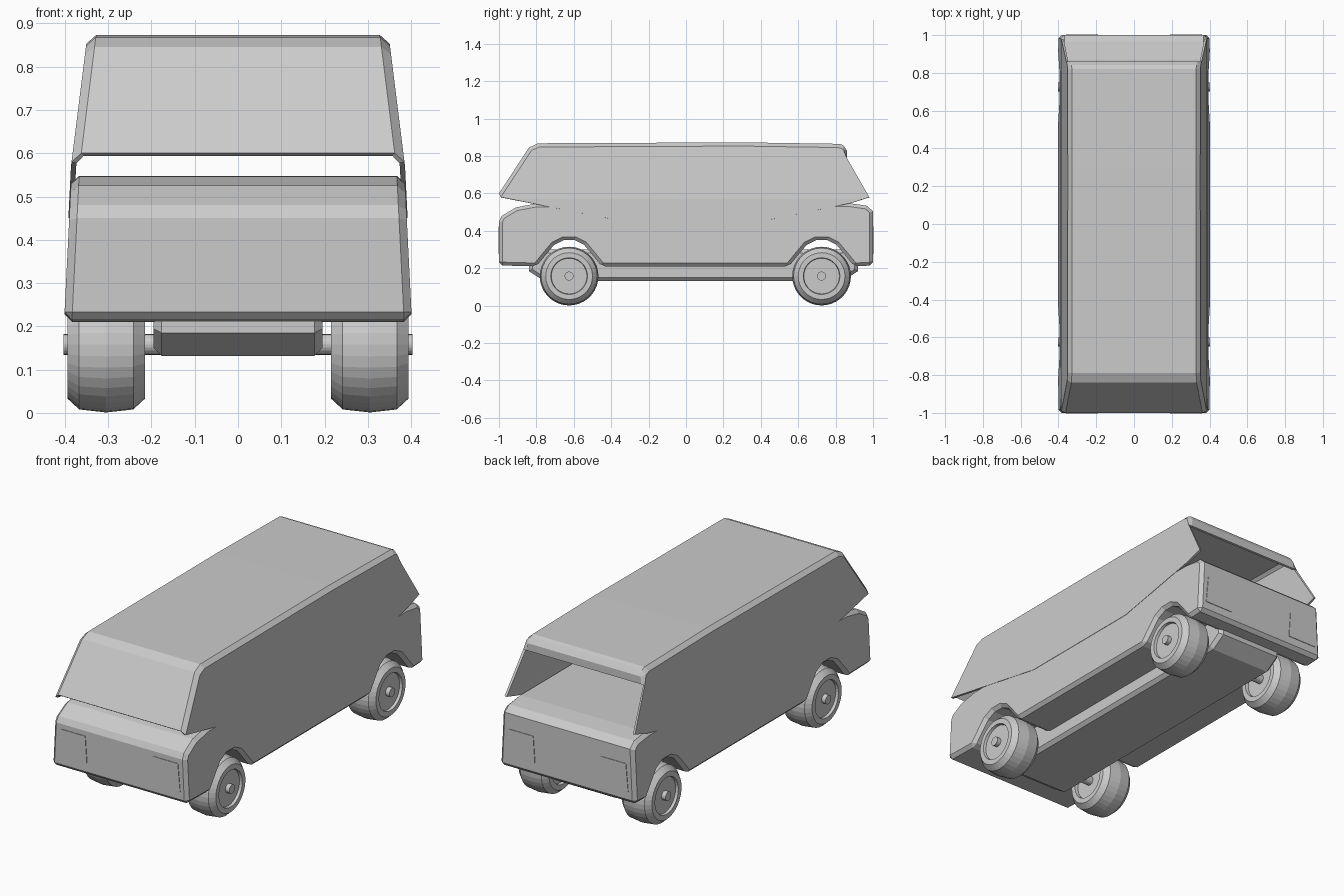
import bpy, bmesh, math
from mathutils import Vector

if "Cube" in bpy.data.objects:
    bpy.data.objects.remove(bpy.data.objects["Cube"])

grey = bpy.data.materials.new("light grey")
grey.diffuse_color = (0.6, 0.6, 0.6, 1)
grey.use_nodes = True
grey.node_tree.nodes["Principled BSDF"].inputs["Base Color"].default_value = grey.diffuse_color


def finish(name, bm):
    bmesh.ops.recalc_face_normals(bm, faces=bm.faces[:])
    me = bpy.data.meshes.new(name)
    bm.to_mesh(me)
    bm.free()
    ob = bpy.data.objects.new(name, me)
    bpy.context.collection.objects.link(ob)
    me.materials.append(grey)
    return ob


def extrude_profile(points, half=1.0):
    """Solid from a (y, z) outline, spanning x = -half..half."""
    bm = bmesh.new()
    face = bm.faces.new([bm.verts.new((-half, y, z)) for y, z in points])
    ext = bmesh.ops.extrude_face_region(bm, geom=[face])["geom"]
    bmesh.ops.translate(bm, vec=(2 * half, 0, 0),
                        verts=[v for v in ext if isinstance(v, bmesh.types.BMVert)])
    bmesh.ops.recalc_face_normals(bm, faces=bm.faces[:])
    return bm


def lathe(name, profile, y, z, side=1, steps=36):
    """Spin an (x, radius) profile about an x-axis line through (y, z)."""
    bm = bmesh.new()
    vs = [bm.verts.new((side * x, 0, r)) for x, r in profile]
    es = [bm.edges.new(p) for p in zip(vs, vs[1:])]
    bmesh.ops.spin(bm, geom=vs + es, axis=(1, 0, 0), cent=(0, 0, 0),
                   angle=math.tau, steps=steps)
    bmesh.ops.remove_doubles(bm, verts=bm.verts[:], dist=1e-4)
    bmesh.ops.translate(bm, vec=(0, y, z), verts=bm.verts[:])
    return finish(name, bm)


AXLES = {"front": -0.625, "rear": 0.725}
WHEEL_Z = 0.158


def lower_width(z):
    return 0.402 - (z - 0.21) * 0.05


def shell_width(z):
    return lower_width(z) + 0.002 if z < 0.571 else 0.386 - (z - 0.57) * 0.125


# Lower body: side outline with wheel arches
half_arch = [(0.175, 0.21), (0.13, 0.265), (0.08, 0.325), (0.03, 0.35)]


def arch(cy):
    return [(cy - d, z) for d, z in half_arch] + [(cy + d, z) for d, z in half_arch[::-1]]


outline = ([(-1, 0.215)] + arch(AXLES["front"]) + arch(AXLES["rear"]) +
           [(1, 0.215), (1, 0.505), (0.965, 0.535), (0.87, 0.548),
            (-0.80, 0.546), (-0.91, 0.525), (-0.985, 0.48), (-1, 0.45)])
bm = extrude_profile(outline)
for v in bm.verts:
    v.co.x *= lower_width(v.co.z)
body = finish("lower_body", bm)
bev = body.modifiers.new("edge chamfer", "BEVEL")
bev.width, bev.segments = 0.018, 1
bev.limit_method, bev.angle_limit = "ANGLE", math.radians(50)

# Upper shell: roof, sides and windscreen, open below and at the rear
shell_outline = [(-0.99, 0.58), (-0.82, 0.546), (-0.33, 0.45), (0.40, 0.45),
                 (0.88, 0.548), (0.98, 0.58), (0.86, 0.79), (0.86, 0.85),
                 (0.82, 0.865), (0.30, 0.873), (-0.79, 0.868), (-0.84, 0.845),
                 (-1, 0.60)]
bm = extrude_profile(shell_outline)
bmesh.ops.bisect_plane(bm, geom=bm.verts[:] + bm.edges[:] + bm.faces[:],
                       plane_co=(0, 0, 0.57), plane_no=(0, 0, 1))
bm.normal_update()
opening = [f for f in bm.faces if f.normal.z < -0.15
           or (f.normal.y > 0.5 and 0.3 < f.normal.z < 0.7)]
bmesh.ops.delete(bm, geom=opening, context="FACES")
for v in bm.verts:
    v.co.x *= shell_width(v.co.z)
bm.normal_update()
sharp = [e for e in bm.edges if len(e.link_faces) == 2 and e.calc_face_angle() > 1.0]
bmesh.ops.bevel(bm, geom=sharp, offset=0.02, segments=1, affect="EDGES")
shell = finish("upper_shell", bm)
sol = shell.modifiers.new("panel thickness", "SOLIDIFY")
sol.thickness, sol.offset = 0.012, -1

# Chassis
bm = extrude_profile([(-0.84, 0.30), (-0.84, 0.185), (-0.76, 0.132), (0.84, 0.132),
                      (0.92, 0.185), (0.92, 0.30)], 0.195)
chassis = finish("chassis", bm)
bev = chassis.modifiers.new("edge chamfer", "BEVEL")
bev.width, bev.segments = 0.018, 1
bev.limit_method, bev.angle_limit = "ANGLE", math.radians(60)

# Wheels and axles
tyre = [(0.232, 0), (0.232, 0.095), (0.215, 0.098), (0.215, 0.125), (0.242, 0.15),
        (0.305, 0.157), (0.367, 0.15), (0.394, 0.125), (0.394, 0.098),
        (0.38, 0.095), (0.38, 0)]
for end, y in AXLES.items():
    for label, side in (("right", 1), ("left", -1)):
        lathe(f"{end}_{label}_wheel", tyre, y, WHEEL_Z, side)
    lathe(f"{end}_axle", [(-0.403, 0), (-0.403, 0.024), (0.403, 0.024), (0.403, 0)],
          y, WHEEL_Z, steps=20)

# Lamp panels, front and rear
for end, sy in (("front", -1), ("rear", 1)):
    for label, sx in (("right", 1), ("left", -1)):
        bm = bmesh.new()
        f = bm.faces.new([bm.verts.new((sx * x, sy * 0.996, z)) for x, z in
                          ((0.19, 0.275), (0.36, 0.275), (0.347, 0.423), (0.20, 0.423))])
        ext = bmesh.ops.extrude_face_region(bm, geom=[f])["geom"]
        bmesh.ops.translate(bm, vec=(0, sy * 0.007, 0),
                            verts=[v for v in ext if isinstance(v, bmesh.types.BMVert)])
        finish(f"{end}_{label}_lamp", bm)
